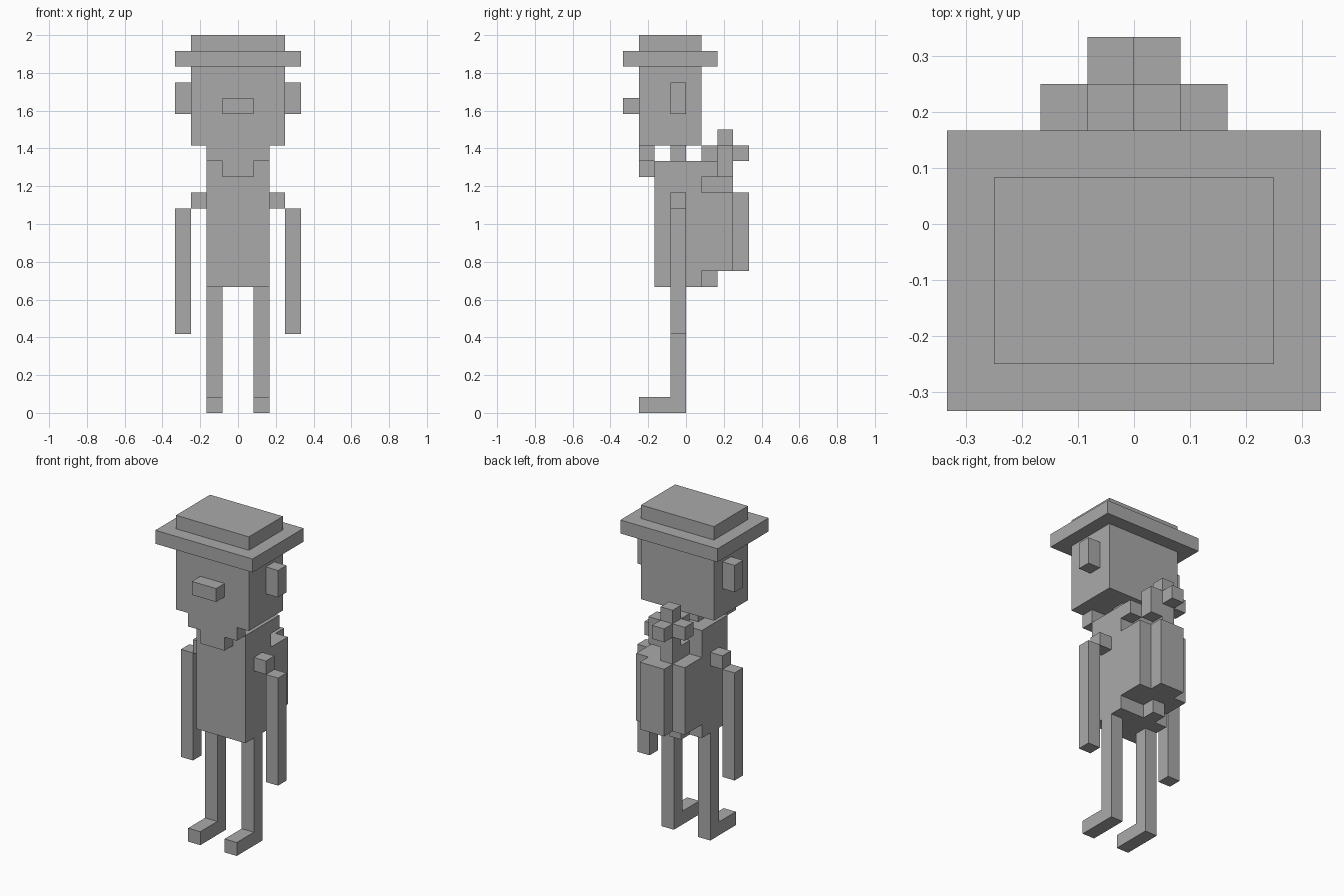
import bpy
import bmesh
from mathutils import Vector

cube = bpy.data.objects.get("Cube")
if cube:
    bpy.data.objects.remove(cube, do_unlink=True)

U = 1 / 12  # one block

grey = bpy.data.materials.new("plain_grey")
grey.use_nodes = True
colour = (0.4, 0.4, 0.4, 1)
grey.diffuse_color = colour
grey.node_tree.nodes["Principled BSDF"].inputs["Base Color"].default_value = colour


def blocks(name, *boxes):
    """One object from boxes, each given by its low and high corner in blocks."""
    bm = bmesh.new()
    for low, high in boxes:
        low, high = Vector(low), Vector(high)
        verts = bmesh.ops.create_cube(bm, size=1)["verts"]
        for v in verts:
            v.co = ((low + high) / 2 + v.co * (high - low)) * U
    mesh = bpy.data.meshes.new(name)
    bm.to_mesh(mesh)
    bm.free()
    mesh.materials.append(grey)
    obj = bpy.data.objects.new(name, mesh)
    bpy.context.collection.objects.link(obj)


def pair(name, *boxes):
    """The same part on the left and mirrored to the right."""
    blocks("left_" + name, *boxes)
    blocks("right_" + name, *[((-h[0], l[1], l[2]), (-l[0], h[1], h[2]))
                              for l, h in boxes])


def voxel(x, y, z):
    return (x, y, z), (x + 1, y + 1, z + 1)


# Head and hat
blocks("hat_crown", ((-3, -3, 23), (3, 1, 24)))
blocks("hat_brim", ((-4, -4, 22), (4, 2, 23)))
blocks("head", ((-3, -3, 17), (3, 1, 22)))
blocks("nose", ((-1, -4, 19), (1, -3, 20)))
pair("ear", ((3, -1, 19), (4, 0, 21)))
blocks("beard", ((-2, -3, 16), (2, -2, 17)), ((-1, -3, 15), (1, -2, 16)))

# Torso and limbs
blocks("neck", ((-1, -1, 16), (1, 0, 17)))
blocks("torso", ((-2, -2, 8), (2, 1, 16)))
pair("shoulder", ((2, -1, 13), (3, 0, 14)))
pair("arm", ((3, -1, 5), (4, 0, 13)))
pair("leg", ((1, -1, 0), (2, 0, 8)))
pair("foot", ((1, -3, 0), (2, -1, 1)))

# Backpack with its rear pocket
blocks("backpack", ((-2, 1, 9), (2, 3, 14)))
blocks("backpack_pocket", ((-1, 3, 9), (1, 4, 14)))

# Plant growing out of the pack
blocks("plant_stem", ((-1, 1, 8), (0, 2, 15)), ((-1, 2, 14), (0, 3, 16)))
blocks("plant_leaf", voxel(1, 1, 15), voxel(0, 2, 15))
centre = Vector((-1, 2, 16))
petals = [(0, 0, 1), (0, 1, 0), (0, -1, 0), (1, 0, 0), (-1, 0, 0)]
blocks("flower_centre", voxel(*centre))
blocks("flower_petals", *[voxel(*(centre + Vector(p))) for p in petals])
